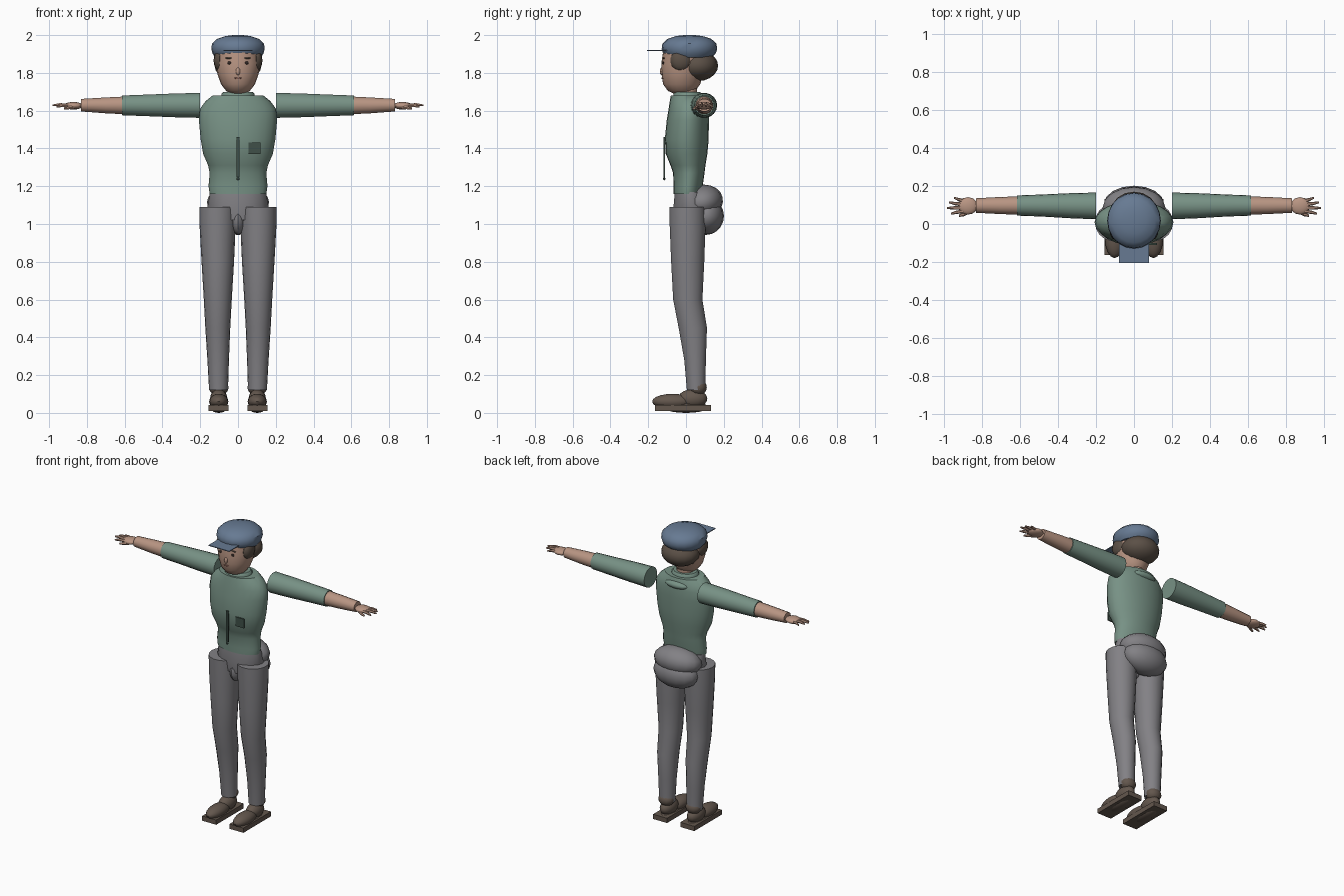
import bpy, bmesh, math
from mathutils import Matrix, Vector


def colour(name, r, g, b):
    m = bpy.data.materials.new(name)
    m.diffuse_color = (r, g, b, 1)
    return m


GREEN = colour("jacket green", 0.185, 0.285, 0.235)
DARK = colour("dark green trim", 0.05, 0.08, 0.065)
GREY = colour("trouser grey", 0.225, 0.22, 0.235)
BLUE = colour("cap blue", 0.135, 0.195, 0.29)
SKIN = colour("skin", 0.48, 0.30, 0.225)
HAIR = colour("hair brown", 0.105, 0.08, 0.062)
SHOE = colour("shoe brown", 0.125, 0.095, 0.075)
LIP = colour("lip", 0.30, 0.14, 0.11)
INK = colour("eye dark", 0.03, 0.02, 0.018)


def finish(name, bm, mat, mirror):
    bmesh.ops.recalc_face_normals(bm, faces=bm.faces)
    me = bpy.data.meshes.new(name)
    bm.to_mesh(me)
    bm.free()
    me.materials.append(mat)
    ob = bpy.data.objects.new(name, me)
    bpy.context.collection.objects.link(ob)
    if mirror:
        md = ob.modifiers.new("mirror", 'MIRROR')
        md.use_mirror_merge = False
    return ob


def loft(name, rings, mat, axis='Z', n=18, mirror=False):
    """Elliptical rings (t, a, b, ra, rb) joined along an axis, capped."""
    bm = bmesh.new()
    loops = []
    for t, a, b, ra, rb in rings:
        loop = []
        for i in range(n):
            w = 2 * math.pi * i / n
            p, q = a + ra * math.cos(w), b + rb * math.sin(w)
            loop.append(bm.verts.new((p, q, t) if axis == 'Z' else (t, p, q)))
        loops.append(loop)
    for lo, hi in zip(loops, loops[1:]):
        for i in range(n):
            j = (i + 1) % n
            bm.faces.new((lo[i], lo[j], hi[j], hi[i]))
    bm.faces.new(loops[0])
    bm.faces.new(loops[-1])
    return finish(name, bm, mat, mirror)


def span(z, rx, y0, y1, x=0):
    """Ring given by half width and its front and back limits."""
    return (z, x, (y0 + y1) / 2, rx, (y1 - y0) / 2)


def ball(name, c, r, mat, mirror=False, tilt=0, seg=16):
    bm = bmesh.new()
    m = (Matrix.Translation(Vector(c)) @ Matrix.Rotation(tilt, 4, 'X')
         @ Matrix.Diagonal((*r, 1)))
    bmesh.ops.create_uvsphere(bm, u_segments=seg, v_segments=10, radius=1, matrix=m)
    return finish(name, bm, mat, mirror)


def box(name, lo, hi, mat, mirror=False):
    lo, hi = Vector(lo), Vector(hi)
    bm = bmesh.new()
    bmesh.ops.create_cube(bm, size=1, matrix=Matrix.Translation((lo + hi) / 2)
                          @ Matrix.Diagonal((*(hi - lo), 1)))
    return finish(name, bm, mat, mirror)


# Jacket body, collar and back yoke
loft("jacket_body", [
    span(1.16, .15, -.065, .08), span(1.20, .156, -.066, .088),
    span(1.27, .150, -.068, .098), span(1.31, .158, -.082, .103),
    span(1.37, .184, -.106, .113), span(1.45, .198, -.112, .12),
    span(1.55, .207, -.102, .121), span(1.61, .201, -.092, .12),
    span(1.65, .172, -.086, .115), span(1.68, .135, -.08, .105)], GREEN, n=24)
loft("collar", [span(1.665, .09, -.07, .085), span(1.69, .088, -.067, .083),
                span(1.70, .078, -.06, .075)], GREEN)
ball("back_yoke", (0, .098, 1.635), (.085, .036, .026), GREEN)

# Zip with puller, chest pocket
box("zip", (-.008, -.119, 1.25), (.008, -.110, 1.46), DARK)
ball("zip_puller", (0, -.115, 1.24), (.009, .006, .009), DARK, seg=8)
box("pocket", (.056, -.109, 1.37), (.12, -.101, 1.432), DARK)

# Arms
loft("sleeve", [(.20, .095, 1.628, .070, .067), (.33, .096, 1.628, .066, .064),
                (.48, .097, 1.628, .058, .058), (.614, .097, 1.628, .053, .053)],
     GREEN, 'X', mirror=True)
loft("forearm", [(.60, .097, 1.628, .048, .048), (.70, .097, 1.628, .045, .043),
                 (.83, .097, 1.629, .038, .034)], SKIN, 'X', n=14, mirror=True)
ball("palm", (.872, .095, 1.626), (.052, .046, .020), SKIN, True, seg=12)
fingers = [("index", .905, .068, .962, .054, 1.622),
           ("middle", .91, .085, .982, .084, 1.628),
           ("ring", .91, .102, .970, .113, 1.628),
           ("little", .895, .118, .945, .138, 1.624)]
for label, x0, y0, x1, y1, z in fingers:
    loft(label + "_finger", [(x0 - .015, y0, 1.628, .010, .010),
                             ((x0 + x1) / 2, (y0 + y1) / 2, z + .004, .009, .009),
                             (x1, y1, z, .005, .005)], SKIN, 'X', 6, True)
loft("thumb", [(.855, .072, 1.622, .012, .012), (.895, .051, 1.616, .011, .010),
               (.920, .043, 1.611, .006, .006)], SKIN, 'X', 6, True)

# Neck, head and face
loft("neck", [span(1.66, .055, -.045, .06), span(1.76, .055, -.045, .06)], SKIN, n=14)
loft("head", [span(1.69, .04, -.065, .03), span(1.705, .063, -.096, .05),
              span(1.74, .09, -.121, .075), span(1.79, .108, -.129, .09),
              span(1.85, .119, -.131, .10), span(1.92, .115, -.12, .10)], SKIN, n=20)
ball("nose", (0, -.129, 1.808), (.012, .010, .020), SKIN, seg=10)
ball("eye", (.045, -.121, 1.853), (.012, .005, .008), INK, True, seg=8)
ball("eyebrow", (.048, -.118, 1.878), (.021, .005, .004), HAIR, True, seg=8)
ball("mouth", (0, -.126, 1.772), (.022, .004, .005), LIP, seg=10)

# Hair
ball("back_hair", (0, .06, 1.838), (.124, .11, .082), HAIR)
ball("side_hair", (.099, -.027, 1.866), (.030, .056, .056), HAIR, True, seg=12)

# Cap with flat peak
loft("cap", [(1.882, 0, .018, .120, .118), (1.90, 0, .018, .134, .138),
             (1.925, 0, .018, .141, .147), (1.955, 0, .018, .138, .143),
             (1.98, 0, .018, .112, .116), (1.995, 0, .018, .065, .07),
             (2.0, 0, .018, .025, .028)], BLUE, n=20)
box("cap_peak", (-.078, -.206, 1.916), (.078, -.09, 1.921), BLUE)

# Trousers
loft("waist", [span(1.02, .13, -.06, .12), span(1.09, .162, -.068, .13),
               span(1.17, .148, -.06, .10)], GREY)
ball("hips", (0, .085, 1.115), (.165, .112, .092), GREY, tilt=math.radians(15))
ball("seat", (0, .105, 1.042), (.158, .096, .10), GREY)
ball("crotch", (0, -.005, 1.02), (.036, .065, .075), GREY, seg=12)
loft("trouser_leg", [
    span(.12, .050, .004, .103, .103), span(.28, .057, -.01, .106, .105),
    span(.45, .066, -.04, .112, .107), span(.60, .074, -.069, .088, .107),
    span(.80, .086, -.08, .098, .107), span(1.0, .096, -.088, .105, .108),
    span(1.09, .098, -.09, .106, .107)], GREY, mirror=True)

# Shoes
box("shoe_sole", (.05, -.163, .01), (.155, .132, .042), SHOE, True)
ball("shoe_heel", (.102, .0, .03), (.045, .12, .03), SHOE, True, seg=12)
ball("shoe_toe", (.102, -.072, .06), (.051, .107, .041), SHOE, True)
ball("shoe_back", (.102, .035, .075), (.046, .078, .05), SHOE, True)
ball("shoe_ankle", (.102, .065, .135), (.052, .045, .044), SHOE, True, seg=12)

# Smooth shading with crisp edges
for ob in bpy.context.scene.objects:
    ob.select_set(True)
    bpy.context.view_layer.objects.active = ob
bpy.ops.object.shade_smooth_by_angle(angle=math.radians(40))
